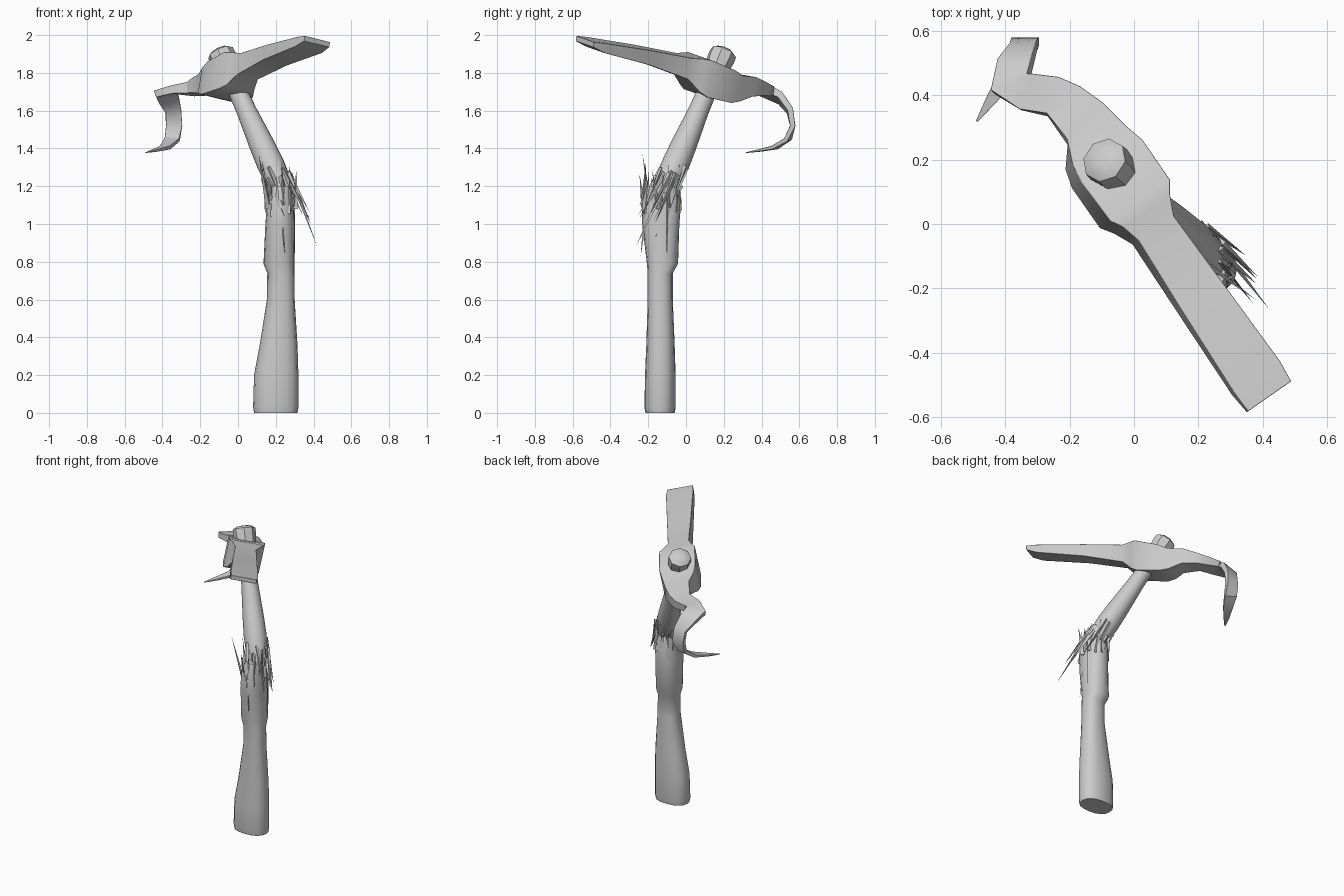
import bpy, random
from math import cos, sin, pi, radians, copysign
from mathutils import Vector as V

if "Cube" in bpy.data.objects:
    bpy.data.objects.remove(bpy.data.objects["Cube"])

random.seed(4)
Z = V((0, 0, 1))


def loft(name, rings, angle=40, bevel=0):
    n = len(rings[0])
    verts = [p for r in rings for p in r]
    faces = [tuple(range(n))[::-1], tuple(range(len(verts) - n, len(verts)))]
    for i in range(len(rings) - 1):
        for j in range(n):
            k = (j + 1) % n
            faces.append((i*n + j, i*n + k, i*n + n + k, i*n + n + j))
    return make(name, verts, faces, angle, bevel)


def make(name, verts, faces, angle=40, bevel=0):
    me = bpy.data.meshes.new(name)
    me.from_pydata([tuple(v) for v in verts], [], faces)
    ob = bpy.data.objects.new(name, me)
    bpy.context.collection.objects.link(ob)
    bpy.ops.object.select_all(action='DESELECT')
    bpy.context.view_layer.objects.active = ob
    ob.select_set(True)
    bpy.ops.object.mode_set(mode='EDIT')
    bpy.ops.mesh.select_all(action='SELECT')
    bpy.ops.mesh.normals_make_consistent(inside=False)
    bpy.ops.object.mode_set(mode='OBJECT')
    if bevel:
        m = ob.modifiers.new("bevel", 'BEVEL')
        m.width, m.segments, m.limit_method = bevel, 2, 'ANGLE'
        m.angle_limit = radians(40)
    bpy.ops.object.shade_smooth_by_angle(angle=radians(angle))
    return ob


def oval(c, u, v, n=16, e=0.85):
    f = lambda t: copysign(abs(t) ** e, t)
    return [c + u * f(cos(2*pi*i/n)) + v * f(sin(2*pi*i/n)) for i in range(n)]


# lower handle: z, x range, y range
low = [(0, .085, .315, -.215, -.06), (.03, .08, .32, -.22, -.055),
       (.2, .085, .32, -.217, -.055), (.36, .115, .315, -.21, -.06),
       (.6, .153, .3, -.203, -.07), (.74, .155, .298, -.203, -.07),
       (.79, .135, .298, -.207, -.042), (1.0, .145, .3, -.232, -.035),
       (1.12, .155, .295, -.235, -.025), (1.2, .175, .285, -.21, -.05)]
loft("lower_handle", [oval(V(((a+b)/2, (c+d)/2, z)), V(((b-a)/2, 0, 0)), V((0, (d-c)/2, 0)))
                      for z, a, b, c, d in low])

# upper handle leaning back to the head
axis = V((-.45, .43, 1)).normalized()
U = axis.cross(V((.82, .57, 0))).normalized()
W = U.cross(axis)


def on_axis(z):
    return V((0, .11, 1.7)) + axis * ((z - 1.7) / axis.z)


up = [(1.15, .05), (1.22, .068), (1.32, .073), (1.42, .068), (1.6, .054), (1.75, .05)]
loft("upper_handle", [oval(on_axis(z), U * r, W * r, 12, 1) for z, r in up])

# handle end showing above the head
knob = [(1.78, .06), (1.875, .074), (1.905, .072), (1.918, .05), (1.922, .02)]
loft("handle_end", [oval(on_axis(z), U * r, W * r, 8, 1) for z, r in knob])

# pick head: flat blade, eye block, then curled hook
d, p = V((.57, -.82, 0)), V((.82, .57, 0))
body = [(.68, 1.966, .083, .014), (.61, 1.948, .088, .026), (.3, 1.893, .078, .04),
        (.05, 1.835, .068, .058), (-.01, 1.805, .09, .088), (-.05, 1.79, .115, .1),
        (-.2, 1.75, .118, .088), (-.26, 1.738, .105, .07)]
# centre, half width, half thickness, direction of the width
hook = [(-.15, .31, 1.735, .08, .052, 38), (-.21, .37, 1.722, .068, .036, 45),
        (-.25, .395, 1.714, .06, .03, 50), (-.335, .41, 1.71, .058, .022, 52),
        (-.383, .435, 1.698, .062, .02, 42), (-.368, .5, 1.665, .055, .018, 20),
        (-.343, .55, 1.6, .042, .016, 8), (-.338, .565, 1.52, .043, .014, 0),
        (-.348, .54, 1.45, .04, .012, -12), (-.385, .47, 1.405, .03, .01, -27),
        (-.44, .39, 1.389, .018, .006, -33), (-.488, .318, 1.378, .003, .002, -33)]
rings = []
for s, z, w, h in body:
    c = d * s + p * .038 + Z * z
    a = (p - Z * .2).normalized()
    b = a.cross(d).normalized()
    b = b if b.z > 0 else -b
    rings.append([c + a*w + b*h, c - a*w + b*h, c - a*w - b*h, c + a*w - b*h])
for i, (x, y, z, w, h, g) in enumerate(hook):
    c = V((x, y, z))
    lo, hi = hook[max(i-1, 0)], hook[min(i+1, len(hook)-1)]
    t = (V(hi[:3]) - V(lo[:3])).normalized()
    a = V((cos(radians(g)), sin(radians(g)), -.1 if i < 3 else 0))
    a = (a - t * a.dot(t)).normalized()
    b = t.cross(a)
    ref = rings[-1][0] - rings[-1][3]
    b = b if b.dot(ref) > 0 else -b
    rings.append([c + a*w + b*h, c - a*w + b*h, c - a*w - b*h, c + a*w - b*h])
loft("pick_head", rings, 35, .012)

# splinters around the break
sv, sf = [], []


def splinter(base, tip, w):
    t = (tip - base).normalized()
    a = t.cross(V((random.uniform(-1, 1), random.uniform(-1, 1), .1))).normalized()
    b = t.cross(a) * .4
    k = len(sv)
    sv.extend([base - t*.02 + a*w, base - t*.02 - a*w*.6 + b*w, base - t*.02 - a*w*.6 - b*w, tip])
    sf.extend([(k, k+1, k+2), (k, k+1, k+3), (k+1, k+2, k+3), (k+2, k, k+3)])


N = 14
for i in range(N):
    q = 2 * pi * i / N
    # downward from the upper handle
    base = on_axis(random.uniform(1.2, 1.3)) + (U * cos(q) + W * sin(q)) * .07
    jitter = V((random.uniform(-.03, .03), random.uniform(-.03, .03), 0))
    splinter(base, base - axis * random.uniform(.14, .32) + jitter, .018)
    # upward from the lower handle
    base = V((.225 + .072 * cos(q), -.13 + .1 * sin(q), random.uniform(1.05, 1.12)))
    splinter(base, base + V((random.uniform(-.03, .02), random.uniform(-.02, .02),
                             random.uniform(.12, .26))), .018)
# the longest ones
for b, t in [((.28, -.09, 1.25), (.42, -.265, .88)), ((.28, -.06, 1.25), (.385, -.165, 1.0)),
             ((.22, -.2, 1.15), (.25, -.24, .83)), ((.16, -.19, 1.1), (.11, -.23, 1.37)),
             ((.3, -.15, 1.1), (.31, -.18, 1.29)), ((.29, -.1, 1.15), (.3, -.1, .8))]:
    splinter(V(b), V(t), .02)
make("splinters", sv, sf, 20)
